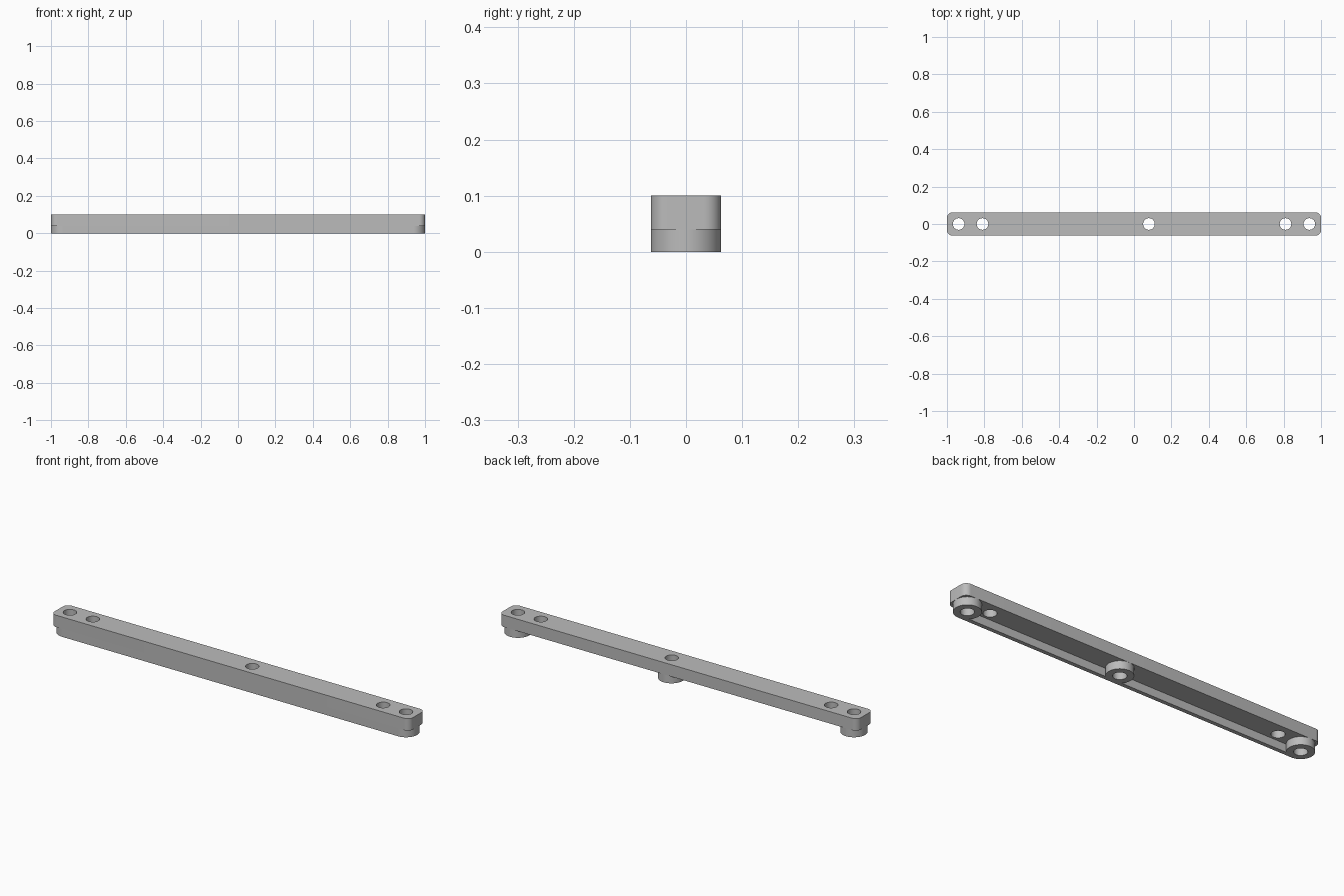
import bpy, bmesh
from math import cos, sin, pi, radians

default = bpy.data.objects.get("Cube")
if default:
    bpy.data.objects.remove(default)

HALF_LENGTH, HALF_WIDTH = 1.0, 0.0625
LEDGE, TOP = 0.04, 0.10          # underside and top of the bar
HOLE_RADIUS, CORNER = 0.031, 0.03
WALL = 0.02
END = HALF_LENGTH - HALF_WIDTH
BOSSES = {"right_boss": -END, "middle_boss": 0.08, "left_boss": END}
HOLES = [-END, -0.81, 0.08, 0.81, END]

grey = bpy.data.materials.new("plain_grey")
grey.use_nodes = True
colour = (0.5, 0.5, 0.5, 1)
grey.diffuse_color = colour
grey.node_tree.nodes["Principled BSDF"].inputs["Base Color"].default_value = colour


def arc(x, y, radius, start, end, steps):
    angles = [start + (end - start) * i / steps for i in range(steps + 1)]
    return [(x + radius * cos(a), y + radius * sin(a)) for a in angles]


def circle(x, radius):
    return arc(x, 0, radius, 0, 2 * pi, 48)[:-1]


def rounded_rectangle(half_x, half_y, radius):
    points = []
    for i, (sx, sy) in enumerate([(1, 1), (-1, 1), (-1, -1), (1, -1)]):
        points += arc(sx * (half_x - radius), sy * (half_y - radius), radius,
                      i * pi / 2, (i + 1) * pi / 2, 10)
    return points


def extrude_outline(name, loops, bottom, top):
    """Fill the first loop, leave the others open as holes, and extrude upward."""
    bm = bmesh.new()
    for loop in loops:
        verts = [bm.verts.new((x, y, bottom)) for x, y in loop]
        for a, b in zip(verts, verts[1:] + verts[:1]):
            bm.edges.new((a, b))
    bmesh.ops.triangle_fill(bm, edges=bm.edges[:], use_beauty=True, normal=(0, 0, 1))
    result = bmesh.ops.extrude_face_region(bm, geom=bm.faces[:], use_keep_orig=True)
    raised = [g for g in result["geom"] if isinstance(g, bmesh.types.BMVert)]
    bmesh.ops.translate(bm, verts=raised, vec=(0, 0, top - bottom))
    bmesh.ops.recalc_face_normals(bm, faces=bm.faces[:])
    mesh = bpy.data.meshes.new(name)
    bm.to_mesh(mesh)
    bm.free()
    mesh.materials.append(grey)
    obj = bpy.data.objects.new(name, mesh)
    bpy.context.collection.objects.link(obj)
    bpy.ops.object.select_all(action="DESELECT")
    obj.select_set(True)
    bpy.context.view_layer.objects.active = obj
    bpy.ops.object.shade_smooth_by_angle(angle=radians(30))
    return obj


# Long bar with rounded corners and five through holes
extrude_outline("bar", [rounded_rectangle(HALF_LENGTH, HALF_WIDTH, CORNER)]
                + [circle(x, HOLE_RADIUS) for x in HOLES], LEDGE, TOP)

# Hollow round bosses under the bar
for name, x in BOSSES.items():
    extrude_outline(name, [circle(x, HALF_WIDTH), circle(x, HOLE_RADIUS)], 0, LEDGE)

# Thin lip along the front, joining the bosses
front, back = -HALF_WIDTH, -HALF_WIDTH + WALL
extrude_outline("front_lip", [[(-END, front), (END, front), (END, back), (-END, back)]],
                0, LEDGE)
